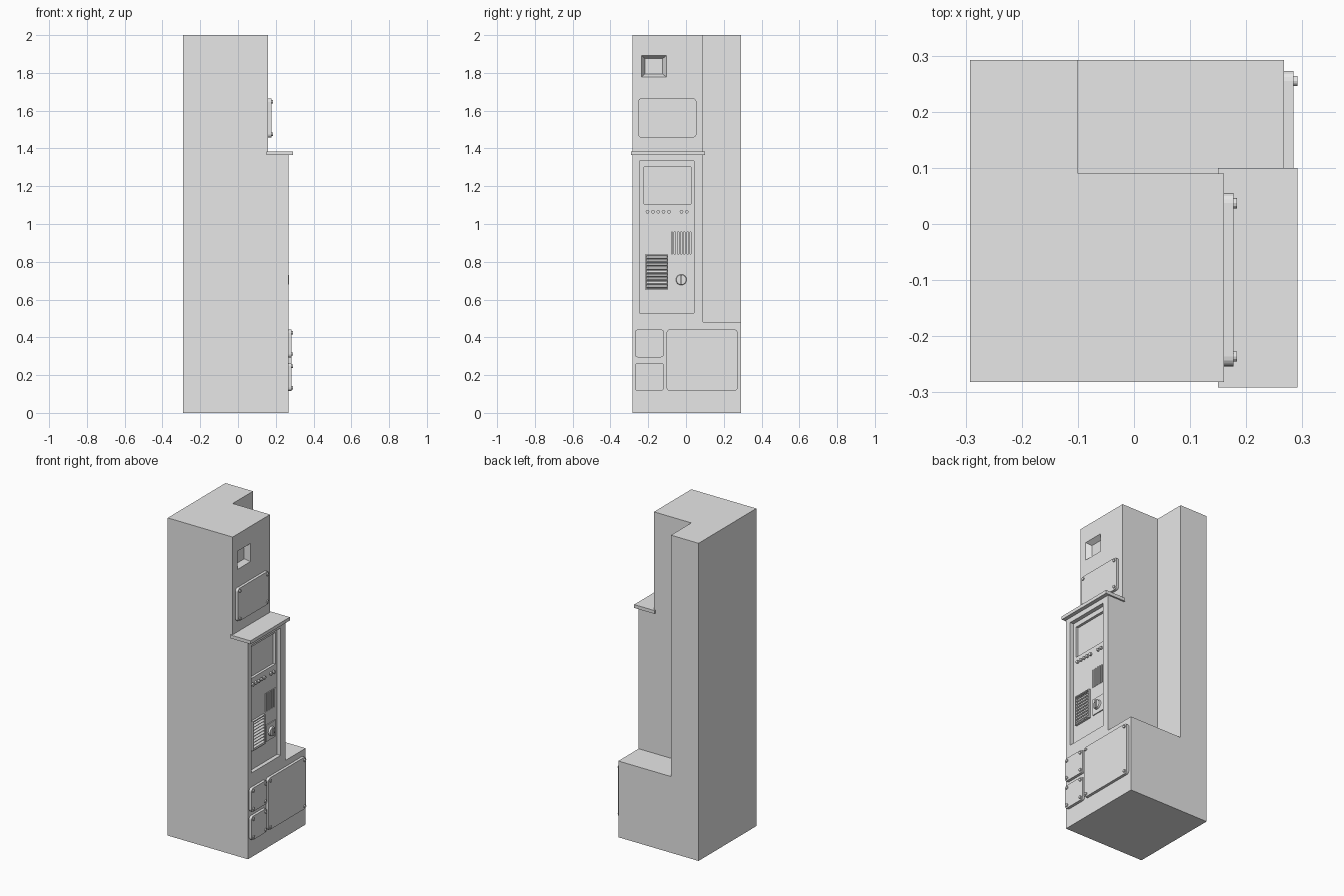
import bpy, bmesh
from math import pi, radians
from mathutils import Matrix, Vector

cube = bpy.data.objects.get("Cube")
if cube:
    bpy.data.objects.remove(cube, do_unlink=True)

GREY = (0.8, 0.8, 0.8, 1)
grey = bpy.data.materials.new("plain grey")
grey.use_nodes = True
grey.diffuse_color = GREY
grey.node_tree.nodes["Principled BSDF"].inputs["Base Color"].default_value = GREY


def finish(name, bm):
    bmesh.ops.recalc_face_normals(bm, faces=bm.faces)
    mesh = bpy.data.meshes.new(name)
    bm.to_mesh(mesh)
    bm.free()
    mesh.materials.append(grey)
    ob = bpy.data.objects.new(name, mesh)
    bpy.context.collection.objects.link(ob)
    return ob


def box(name, x, y, z, tilt=0.0, corner=0.0, taper=1.0):
    """Box from (low, high) ranges; corner rounds the x-direction edges,
    taper scales the +x end, tilt turns it about y."""
    bm = bmesh.new()
    size = Vector([r[1] - r[0] for r in (x, y, z)])
    centre = Vector([(r[1] + r[0]) / 2 for r in (x, y, z)])
    bmesh.ops.create_cube(bm, size=1, matrix=Matrix.Diagonal(size).to_4x4())
    for v in bm.verts:
        if v.co.x > 0:
            v.co.y *= taper
            v.co.z *= taper
    if corner:
        edges = [e for e in bm.edges if abs(e.verts[0].co.x - e.verts[1].co.x) > 1e-6]
        bmesh.ops.bevel(bm, geom=edges, offset=corner, segments=4, profile=0.5, affect='EDGES')
    bm.transform(Matrix.Translation(centre) @ Matrix.Rotation(tilt, 4, 'Y'))
    return finish(name, bm)


def disc(name, x, y, z, radius, sides=16, top=1.0):
    """Cylinder lying along x between the two x values."""
    bm = bmesh.new()
    bmesh.ops.create_cone(bm, cap_ends=True, segments=sides, radius1=radius,
                          radius2=radius * top, depth=x[1] - x[0])
    bm.transform(Matrix.Translation(((x[0] + x[1]) / 2, y, z)) @ Matrix.Rotation(pi / 2, 4, 'Y'))
    return finish(name, bm)


def cut(target, cutter):
    mod = target.modifiers.new("cut", 'BOOLEAN')
    mod.operation = 'DIFFERENCE'
    mod.solver = 'EXACT'
    mod.object = cutter
    bpy.context.view_layer.objects.active = target
    bpy.ops.object.modifier_apply(modifier=mod.name)
    bpy.data.objects.remove(cutter, do_unlink=True)


FACE = 0.267      # main side face
UPPER = 0.16      # set-back upper side face
PANEL = 0.242     # floor of the control recess

# Cabinet body with its rear notch, upper step and recesses
body = box("cabinet_body", (-0.292, FACE), (-0.282, 0.292), (0, 2))
cut(body, box("notch_cutter", (-0.1, 0.5), (0.09, 0.5), (0.48, 2.2)))
cut(body, box("step_cutter", (UPPER, 0.5), (-0.5, 0.5), (1.375, 2.2)))
cut(body, box("control_cutter", (PANEL, 0.4), (-0.245, 0.043), (0.53, 1.333)))
cut(body, box("screen_cutter", (PANEL - 0.016, 0.25), (-0.223, 0.026), (1.105, 1.303)))
cut(body, box("window_cutter", (0.13, 0.19), (-0.216, -0.124), (1.795, 1.875), taper=1.86))
cut(body, box("slot_cutter", (PANEL - 0.01, 0.25), (-0.076, 0.026), (0.84, 0.957)))

# Shelf over the control panel
box("shelf", (0.15, 0.291), (-0.291, 0.1), (1.364, 1.385))


def cover(name, x, y, z):
    """Rounded cover plate with a screw in each corner."""
    box(name, (x - 0.002, x + 0.017), y, z, corner=0.018)
    for sy in (y[0] + 0.018, y[1] - 0.018):
        for sz in (z[0] + 0.018, z[1] - 0.018):
            disc(name + "_screw", (x + 0.015, x + 0.024), sy, sz, 0.009, 12)


cover("upper_cover", UPPER, (-0.254, 0.055), (1.458, 1.665))
cover("small_cover_top", FACE, (-0.271, -0.116), (0.294, 0.442))
cover("small_cover_bottom", FACE, (-0.271, -0.116), (0.116, 0.265))
cover("large_cover", FACE, (-0.103, 0.273), (0.116, 0.442))

# Row of push buttons
for y in (-0.204, -0.175, -0.147, -0.119, -0.09, -0.024, 0.004):
    disc("button", (PANEL - 0.002, PANEL + 0.012), y, 1.065, 0.0095, 12)

# Upright bars in the small vent
for i in range(6):
    y = -0.067 + i * 0.0168
    box("vent_bar", (PANEL - 0.012, PANEL + 0.003), (y - 0.0045, y + 0.0045), (0.84, 0.957))

# Louvred vent: thin frame with tilted slats
for y in (-0.216, -0.1):
    box("louvre_side", (PANEL - 0.002, PANEL + 0.014), (y, y + 0.006), (0.652, 0.838))
for z in (0.652, 0.832):
    box("louvre_rail", (PANEL - 0.002, PANEL + 0.014), (-0.21, -0.1), (z, z + 0.006))
for i in range(9):
    z = 0.669 + i * 0.0192
    box("louvre_slat", (PANEL - 0.003, PANEL + 0.014), (-0.21, -0.1),
        (z - 0.003, z + 0.003), tilt=radians(35))

# Rotary knob on a square plate, with a raised grip
box("knob_plate", (PANEL - 0.002, PANEL + 0.006), (-0.071, 0.021), (0.654, 0.757))
knob = disc("knob", (PANEL + 0.004, PANEL + 0.018), -0.025, 0.705, 0.029, 24, 0.9)
box("knob_grip", (PANEL + 0.016, PANEL + 0.027), (-0.03, -0.02), (0.679, 0.731))

# Crisp edges on the round parts, smooth sides
bpy.ops.object.select_all(action='DESELECT')
for ob in bpy.context.scene.objects:
    if ob.type == 'MESH' and ob.name.startswith(("knob", "button")):
        ob.select_set(True)
bpy.context.view_layer.objects.active = knob
bpy.ops.object.shade_smooth_by_angle(angle=radians(30))
